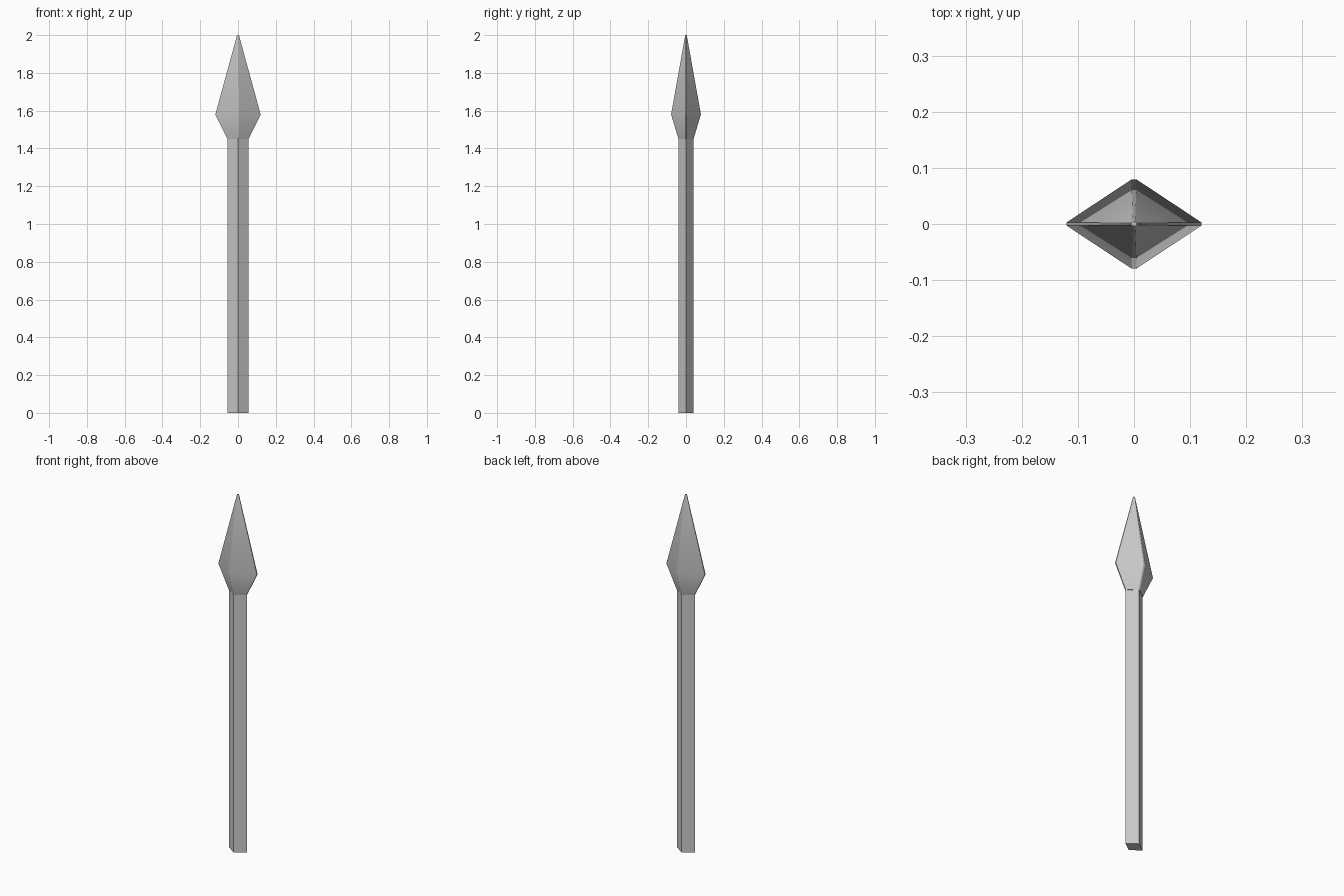
import bpy, bmesh

if "Cube" in bpy.data.objects:
    bpy.data.objects.remove(bpy.data.objects["Cube"])


def diamond_ring(rx, ry, z, cx=0.0, cy=0.0):
    """Diamond cross-section; cx, cy blunt the corners at the y and x ends."""
    if cx == 0:
        return [(rx, 0, z), (0, ry, z), (-rx, 0, z), (0, -ry, z)]
    return [(rx, -cy, z), (rx, cy, z), (cx, ry, z), (-cx, ry, z),
            (-rx, cy, z), (-rx, -cy, z), (-cx, -ry, z), (cx, -ry, z)]


def loft(name, rings):
    bm = bmesh.new()
    loops = [[bm.verts.new(p) for p in ring] for ring in rings]
    n = len(loops[0])
    for a, b in zip(loops, loops[1:]):
        for i in range(n):
            j = (i + 1) % n
            bm.faces.new((a[i], a[j], b[j], b[i]))
    bm.faces.new(loops[0][::-1])
    bm.faces.new(loops[-1])
    mesh = bpy.data.meshes.new(name)
    bm.to_mesh(mesh)
    bm.free()
    obj = bpy.data.objects.new(name, mesh)
    bpy.context.collection.objects.link(obj)
    return obj


# Diamond-section shaft
loft("shaft", [diamond_ring(0.056, 0.04, z) for z in (0, 1.45)])

# Spear head with finely blunted ridges, smooth across its widest line
head = loft("spear_head", [
    diamond_ring(0.056, 0.04, 1.45, 0.004, 0.0025),
    diamond_ring(0.12, 0.079, 1.58, 0.005, 0.003),
    diamond_ring(0.005, 0.004, 2.0, 0.002, 0.0015),
])
bpy.context.view_layer.objects.active = head
head.select_set(True)
bpy.ops.object.shade_smooth_by_angle(angle=0.524)
